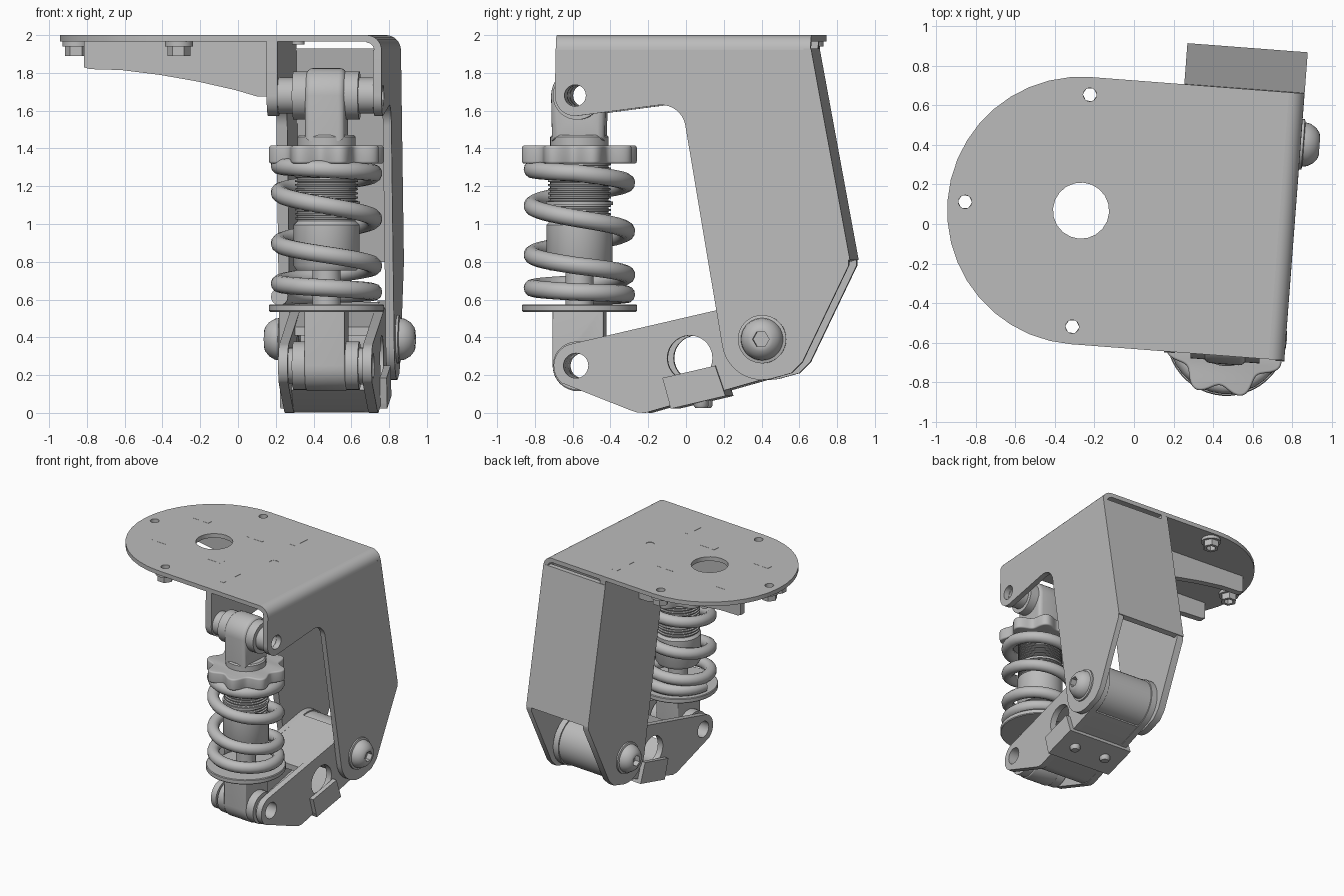
import bpy, bmesh
from math import sin, cos, pi, radians
from mathutils import Matrix, Vector

cube = bpy.data.objects.get("Cube")
if cube:
    bpy.data.objects.remove(cube)

steel = bpy.data.materials.new("grey_steel")
steel.use_nodes = True
GREY = (0.5, 0.5, 0.5, 1)
steel.diffuse_color = GREY
steel.node_tree.nodes["Principled BSDF"].inputs["Base Color"].default_value = GREY

# The whole assembly is turned slightly about the vertical
TURN = Matrix.Rotation(radians(-4.35), 4, 'Z')
AXIS = {
    'z': Matrix.Identity(4),
    'x': Matrix(((0, 0, 1, 0), (1, 0, 0, 0), (0, 1, 0, 0), (0, 0, 0, 1))),
    '-x': Matrix.Rotation(-pi / 2, 4, 'Y'),
    'y': Matrix.Rotation(pi / 2, 4, 'X'),
}


def finish(name, mesh, matrix):
    bm = bmesh.new()
    bm.from_mesh(mesh)
    bmesh.ops.remove_doubles(bm, verts=bm.verts, dist=0.0002)
    bmesh.ops.recalc_face_normals(bm, faces=bm.faces)
    bm.to_mesh(mesh)
    bm.free()
    mesh.transform(TURN @ matrix)
    mesh.materials.clear()
    mesh.materials.append(steel)
    obj = bpy.data.objects.new(name, mesh)
    bpy.context.collection.objects.link(obj)
    bpy.ops.object.select_all(action='DESELECT')
    obj.select_set(True)
    bpy.context.view_layer.objects.active = obj
    bpy.ops.object.shade_smooth_by_angle(angle=radians(35))
    return obj


def curve_mesh(curve):
    temp = bpy.data.objects.new("temp", curve)
    bpy.context.collection.objects.link(temp)
    graph = bpy.context.evaluated_depsgraph_get()
    mesh = bpy.data.meshes.new_from_object(temp.evaluated_get(graph))
    bpy.data.objects.remove(temp)
    return mesh


def add_spline(curve, points, cyclic):
    spline = curve.splines.new('POLY')
    spline.points.add(len(points) - 1)
    for p, co in zip(spline.points, points):
        p.co = (*co, 1) if len(co) == 3 else (*co, 0, 1)
    spline.use_cyclic_u = cyclic


def plate(name, axis, lo, hi, outline, holes=(), bevel=0):
    """Extrude a flat outline with holes from lo to hi along an axis."""
    curve = bpy.data.curves.new(name, 'CURVE')
    curve.dimensions, curve.fill_mode = '2D', 'BOTH'
    for loop in (outline, *holes):
        add_spline(curve, loop, True)
    curve.extrude = (hi - lo) / 2 - bevel
    curve.bevel_depth, curve.offset, curve.bevel_resolution = bevel, -bevel, 3
    mid = (lo + hi) / 2
    shift = {'x': (mid, 0, 0), 'y': (0, mid, 0), 'z': (0, 0, mid)}[axis]
    return finish(name, curve_mesh(curve), Matrix.Translation(shift) @ AXIS[axis])


def lathe(name, base, axis, profile, n=36, hex_below=0):
    """Turn (radius, height) points; small radii can become a hexagon."""
    bm = bmesh.new()
    rings = []
    for r, h in profile:
        ring = []
        for i in range(n):
            a = 2 * pi * i / n
            k = cos(pi / 6) / cos(a % (pi / 3) - pi / 6) if r < hex_below else 1
            ring.append(bm.verts.new((r * k * cos(a), r * k * sin(a), h)))
        rings.append(ring)
    for p, q in zip(rings, rings[1:]):
        for i in range(n):
            j = (i + 1) % n
            bm.faces.new((p[i], p[j], q[j], q[i]))
    mesh = bpy.data.meshes.new(name)
    bm.to_mesh(mesh)
    bm.free()
    return finish(name, mesh, Matrix.Translation(base) @ AXIS[axis])


def ring(name, base, axis, inner, outer, h, n=36):
    return lathe(name, base, axis, [(inner, 0), (outer, 0), (outer, h), (inner, h), (inner, 0)], n)


def arc(x, y, r, a0, a1, n=14):
    angles = [radians(a0 + (a1 - a0) * i / n) for i in range(n + 1)]
    return [(x + r * cos(a), y + r * sin(a)) for a in angles]


def circle(x, y, r, n=28):
    return arc(x, y, r, 0, 360, n)[:-1]


def rect(x, y, w, h):
    return [(x - w / 2, y - h / 2), (x + w / 2, y - h / 2), (x + w / 2, y + h / 2), (x - w / 2, y + h / 2)]


# Main dimensions, in the frame before turning
INNER, OUTER = 0.2, 0.81
MID, SHOCK_Y = 0.51, -0.527
FRONT, BACK = -0.63, 0.723
PLATE_X, PLATE_Y, PLATE_R = -0.272, 0.047, 0.677
TOP_EYE, LOW_EYE = 1.68, 0.25
PIVOT = (0.466, 0.39)

# Mounting plate with centre hole and bolt circle
bolts = [(PLATE_X + 0.588 * cos(k * pi / 2), PLATE_Y + 0.588 * sin(k * pi / 2)) for k in range(4)]
plate("mounting_plate", 'z', 1.965, 2,
      arc(PLATE_X, PLATE_Y, PLATE_R, 90, 270, 20) + [(0.73, FRONT), (0.73, BACK)],
      [circle(PLATE_X, PLATE_Y, 0.142, 20)] + [circle(x, y, 0.034, 16) for x, y in bolts])
plate("flush_plug", 'z', 1.95, 1.997, circle(*bolts[0], 0.034, 16))
for x, y in bolts[1:]:
    ring("nut_flange", (x, y, 1.94), 'z', 0.036, 0.075, 0.027, 24)
    ring("hex_nut", (x, y, 1.89), 'z', 0.036, 0.062, 0.055, 6)

# Ribs under the plate, and the tabs that show through it
for y in (0.296, -0.205):
    plate("plate_rib", 'y', y - 0.026, y + 0.026,
          [(-0.8, 1.97), (-0.8, 1.83), (-0.77, 1.82), (-0.6, 1.815), (-0.4, 1.79),
           (-0.2, 1.755), (0, 1.71), (0.12, 1.675), (0.21, 1.675), (0.21, 1.97)])
    for x in (-0.587, -0.058):
        plate("rib_tab", 'z', 1.99, 2.001, rect(x, y, 0.145, 0.052))
for y in (0.479, -0.379):
    plate("side_tab", 'z', 1.99, 2.001, rect(0.229, y, 0.055, 0.21))

# Side plates, folded edge and back panel
def side_outline(top):
    return ([(FRONT, top)] + arc(SHOCK_Y, TOP_EYE, 0.108, 180, 280)
            + arc(-0.07, 1.5, 0.13, 97, 9)
            + arc(*PIVOT, 0.215, 188, 290)
            + [(0.62, 0.21), (0.68, 0.27), (0.925, 0.78), (0.925, 0.82), (0.72, 1.92), (BACK, top)])


eye_hole = circle(SHOCK_Y, TOP_EYE, 0.057)
plate("inner_side_plate", 'x', INNER, 0.257, side_outline(1.966), [eye_hole])
plate("outer_side_plate", 'x', 0.765, OUTER, side_outline(1.92), [eye_hole])
plate("folded_edge", 'y', FRONT, BACK,
      arc(0.73, 1.92, 0.08, 90, 0, 8) + arc(0.73, 1.92, 0.04, 0, 90, 8))
plate("back_panel", 'x', INNER, OUTER, [(0.725, 1.93), (0.932, 0.81), (0.89, 0.8), (0.685, 1.93)])

# Pivot barrel and button-head bolts
plate("pivot_barrel", 'x', 0.262, 0.758, circle(*PIVOT, 0.195, 40))
head = [(0, -0.01), (0.128, -0.01), (0.128, 0.012), (0.112, 0.016), (0.108, 0.04), (0.09, 0.07),
        (0.065, 0.09), (0.05, 0.095), (0.044, 0.095), (0.044, 0.05), (0, 0.05)]
lathe("outer_pivot_bolt", (OUTER, *PIVOT), 'x', head, 36, 0.046)
lathe("inner_pivot_bolt", (INNER, *PIVOT), '-x', head, 36, 0.046)

# Swing arm: two cheeks joined by webs
cheek = (arc(SHOCK_Y, LOW_EYE, 0.118, 104, 232) + [(-0.24, 0.015), (-0.2, 0.002), (-0.16, 0)]
         + arc(*PIVOT, 0.205, -77, 104, 20))
for x in (0.262, 0.708):
    plate("arm_cheek", 'x', x, x + 0.05, cheek,
          [circle(SHOCK_Y, LOW_EYE, 0.066), circle(0.078, 0.29, 0.12)])
plate("arm_top_web", 'x', 0.3, 0.72, [(-0.13, 0.455), (0.4, 0.588), (0.4, 0.54), (-0.13, 0.41)])
plate("arm_bottom_web", 'x', 0.3, 0.72,
      [(-0.37, 0.12), (-0.24, 0.018), (-0.16, 0.002), (0.48, 0.185), (0.48, 0.23), (-0.16, 0.05), (-0.22, 0.06), (-0.34, 0.15)])

# Clamp wrapped around the underside of the arm
for x in (0.226, 0.758):
    plate("clamp_flap", 'x', x, x + 0.036, [(-0.065, 0.185), (0.215, 0.25), (0.27, 0.09), (-0.02, 0.022)])
plate("clamp_strap", 'x', 0.226, 0.794, [(-0.03, 0.05), (0.255, 0.13), (0.27, 0.09), (-0.02, 0.022)])
for x in (0.37, 0.65):
    lathe("clamp_screw", (x, 0.13, 0.025), 'z', [(0, 0), (0.03, 0), (0.04, 0.015), (0.04, 0.06), (0, 0.06)], 20)

# Shock end eyes with their bushings
plate("upper_eye", 'x', MID - 0.107, MID + 0.107,
      arc(SHOCK_Y, TOP_EYE, 0.145, 0, 180, 20) + [(SHOCK_Y - 0.14, 1.44), (SHOCK_Y + 0.14, 1.44)],
      [circle(SHOCK_Y, TOP_EYE, 0.057)], 0.035)
plate("lower_eye", 'x', MID - 0.107, MID + 0.107,
      arc(SHOCK_Y, LOW_EYE, 0.135, 180, 360, 20) + [(SHOCK_Y + 0.135, 0.56), (SHOCK_Y - 0.135, 0.56)],
      [circle(SHOCK_Y, LOW_EYE, 0.066)], 0.008)
for z, gap, hole in ((TOP_EYE, 0.253, 0.057), (LOW_EYE, 0.198, 0.066)):
    for axis, s in (('x', 1), ('-x', -1)):
        ring("eye_bushing", (MID + s * 0.1, SHOCK_Y, z), axis, hole, 0.128, 0.075)
        ring("bushing_spacer", (MID + s * 0.17, SHOCK_Y, z), axis, hole, 0.095, gap - 0.17)

# Damper body with thread, shaft and spring seat
thread = []
for i in range(14):
    z = 1.32 - i * 0.022
    thread += [(0.168, z), (0.168, z - 0.008), (0.155, z - 0.011), (0.155, z - 0.019)]
lathe("damper_body", (MID, SHOCK_Y, 0), 'z',
      [(0, 1.47), (0.145, 1.47), (0.155, 1.46), (0.155, 1.32)] + thread
      + [(0.165, 1.005), (0.175, 0.995), (0.175, 0.78), (0.16, 0.755), (0.075, 0.755), (0.075, 0.55), (0, 0.55)])
ring("lock_ring", (MID, SHOCK_Y, 1.1), 'z', 0.15, 0.178, 0.018)
lathe("spring_seat", (MID, SHOCK_Y, 0.535), 'z',
      [(0, 0), (0.3, 0), (0.305, 0.006), (0.305, 0.034), (0.3, 0.04), (0, 0.04)], 48)

# Scalloped adjuster ring
lobes = []
for i in range(160):
    a = 2 * pi * i / 160
    r = 0.283 + 0.03 * cos(8 * (a + radians(71)))
    lobes.append((MID + r * cos(a), SHOCK_Y + r * sin(a)))
plate("adjuster_ring", 'z', 1.32, 1.415, lobes, (), 0.012)

# Coil spring, winding down with tighter coils at the foot
heights = [1.31, 1.27, 1.17, 1.03, 0.9, 0.78, 0.685, 0.64, 0.615]
path = []
for i in range(8 * 16 + 1):
    k = min(i // 16, 7)
    f = i / 16 - k
    a = pi + pi * i / 16
    path.append((MID + 0.25 * cos(a), SHOCK_Y + 0.25 * sin(a), heights[k] * (1 - f) + heights[k + 1] * f))
coil = bpy.data.curves.new("coil_spring", 'CURVE')
coil.dimensions, coil.fill_mode = '3D', 'FULL'
coil.bevel_depth, coil.bevel_resolution, coil.use_fill_caps = 0.046, 4, True
add_spline(coil, path, False)
finish("coil_spring", curve_mesh(coil), Matrix.Identity(4))
